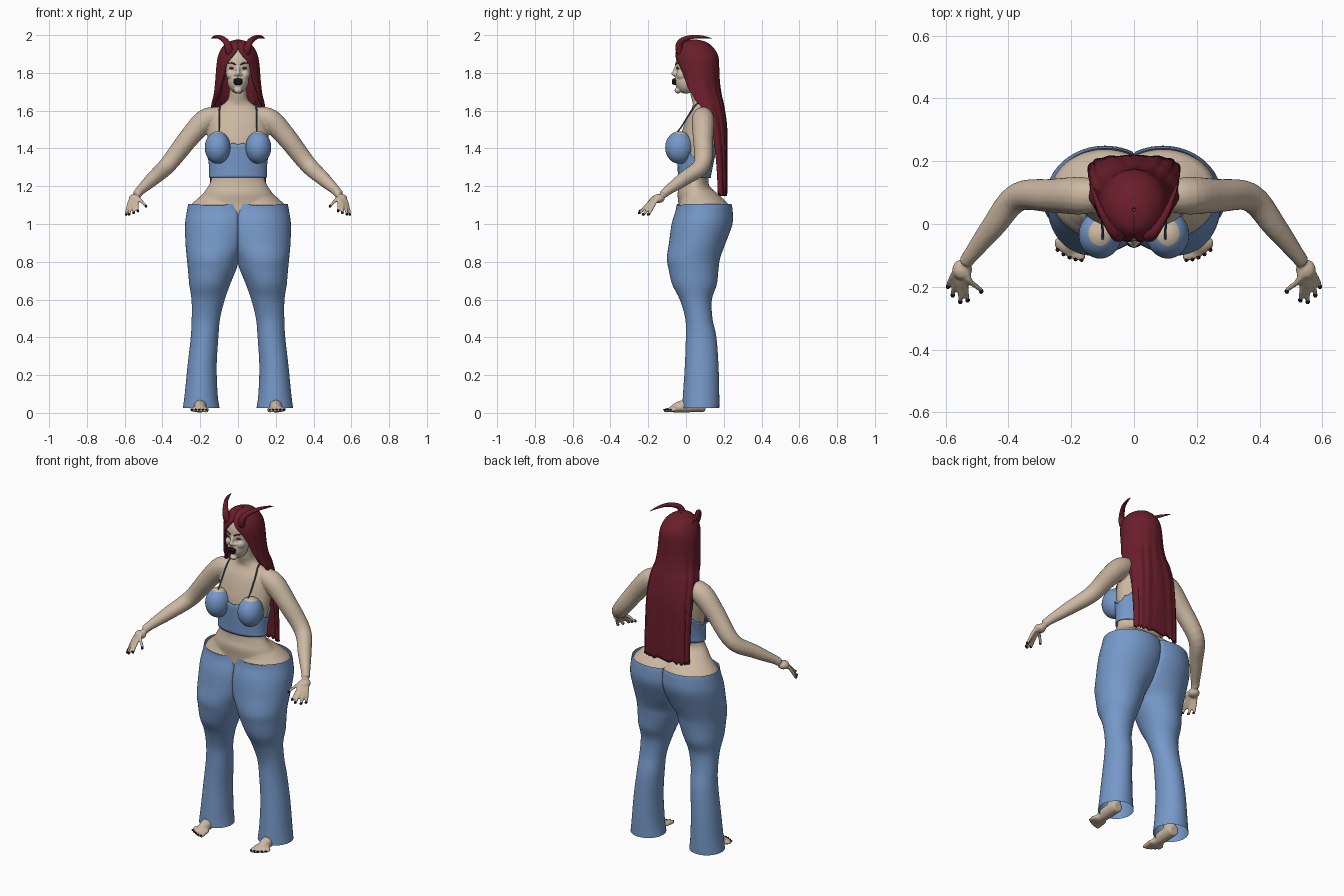
import bpy, bmesh, math
from mathutils import Vector, Matrix

cube = bpy.data.objects.get("Cube")
if cube:
    bpy.data.objects.remove(cube, do_unlink=True)


def material(name, rgb):
    m = bpy.data.materials.new(name)
    m.use_nodes = True
    m.diffuse_color = (*rgb, 1)
    node = next(n for n in m.node_tree.nodes if n.type == 'BSDF_PRINCIPLED')
    node.inputs["Base Color"].default_value = (*rgb, 1)
    return m


SKIN = material("skin", (.6, .48, .36))
FACE = material("pale face skin", (.63, .54, .43))
DENIM = material("denim blue", (.18, .315, .58))
STRAP = material("dark blue", (.06, .11, .2))
RED = material("dark red", (.145, .013, .025))
BLACK = material("black", (.01, .008, .01))


# --- helpers ---
def smooth(rows, n=5):
    """Catmull-Rom interpolation of equal-length tuples."""
    out = []
    for i in range(len(rows) - 1):
        a, b, c, d = (rows[max(0, min(len(rows) - 1, i + k))] for k in (-1, 0, 1, 2))
        for s in range(n):
            t = s / n
            out.append(tuple(q + .5 * t * (r - p + t * (2*p - 5*q + 4*r - w + t * (3*(q - r) + w - p)))
                             for p, q, r, w in zip(a, b, c, d)))
    return out + [rows[-1]]


def bridge(bm, rings, closed=True, caps=True):
    vs = [[bm.verts.new(p) for p in ring] for ring in rings]
    n = len(vs[0])
    for a, b in zip(vs, vs[1:]):
        for i in range(n if closed else n - 1):
            j = (i + 1) % n
            bm.faces.new((a[i], a[j], b[j], b[i]))
    if caps:
        bm.faces.new(vs[0][::-1])
        bm.faces.new(vs[-1])


def ellipse(row, n=48, grow=0):
    z, cx, cy, rx, ry = row
    return [Vector((cx + (rx + grow) * math.cos(a), cy + (ry + grow) * math.sin(a), z))
            for a in (math.tau * i / n for i in range(n))]


def tube(bm, pts, n=16, steps=5):
    """Round tube through (x, y, z, radius) points."""
    pts = smooth(pts, steps)
    rings = []
    for i, p in enumerate(pts):
        t = Vector(pts[min(i + 1, len(pts) - 1)][:3]) - Vector(pts[max(i - 1, 0)][:3])
        u = t.cross(Vector((1, -.9, .4))).normalized()
        v = t.cross(u).normalized()
        rings.append([Vector(p[:3]) + p[3] * (u * math.cos(a) + v * math.sin(a))
                      for a in (math.tau * k / n for k in range(n))])
    bridge(bm, rings)


def ball(bm, centre, size, seg=24):
    mat = Matrix.Translation(centre) @ Matrix.Diagonal((*size, 1))
    bmesh.ops.create_uvsphere(bm, u_segments=seg, v_segments=seg * 2 // 3, radius=1, matrix=mat)


def make(name, bm, mats, mirror=False, voxel=0):
    bmesh.ops.recalc_face_normals(bm, faces=bm.faces)
    me = bpy.data.meshes.new(name)
    bm.to_mesh(me)
    bm.free()
    me.shade_smooth()
    for m in mats:
        me.materials.append(m)
    ob = bpy.data.objects.new(name, me)
    bpy.context.scene.collection.objects.link(ob)
    if mirror:
        ob.modifiers.new("mirror", 'MIRROR').use_mirror_merge = False
    if voxel:
        r = ob.modifiers.new("blend", 'REMESH')
        r.mode, r.voxel_size, r.use_smooth_shade = 'VOXEL', voxel, True
        s = ob.modifiers.new("soften", 'SMOOTH')
        s.factor, s.iterations = .5, 4
    return ob


# --- body: torso, hips, arms, hands and feet blended together ---
TORSO = smooth([(1.02, 0, .08, .22, .12), (1.1, 0, .08, .22, .12), (1.16, 0, .06, .185, .105),
                (1.2, 0, .045, .158, .08), (1.24, 0, .044, .142, .075), (1.32, 0, .05, .143, .083),
                (1.42, 0, .06, .158, .095), (1.5, 0, .075, .16, .093), (1.57, 0, .085, .15, .078),
                (1.62, 0, .09, .1, .056), (1.65, 0, .083, .06, .05), (1.69, 0, .07, .047, .047),
                (1.78, 0, .06, .045, .045)])
bm = bmesh.new()
bridge(bm, [ellipse(r) for r in TORSO])
hips = smooth([(1.0, .095, .085, .178, .153), (1.08, .09, .095, .171, .141),
               (1.12, .08, .09, .15, .12), (1.18, .05, .06, .11, .085)])
bridge(bm, [ellipse(r) for r in hips])
tube(bm, [(.09, .09, 1.575, .046), (.17, .09, 1.55, .06), (.26, .09, 1.455, .054), (.37, .085, 1.315, .046),
          (.45, -.01, 1.24, .038), (.52, -.1, 1.175, .025), (.535, -.12, 1.155, .024)])
ball(bm, (.547, -.145, 1.135), (.032, .033, .024))
finger_tips = [(.592, -.195, 1.052), (.577, -.222, 1.052), (.553, -.243, 1.06),
               (.53, -.238, 1.07), (.487, -.21, 1.095)]
for i, (x, y, z) in enumerate(finger_tips):
    knuckle = (.572 - .011 * i, -.158 - .004 * i, 1.122 + .004 * i, .0105)
    tube(bm, [(.535, -.12, 1.15, .012), knuckle, (x, y, z, .008)], 10)
    ball(bm, (x, y, z), (.008,) * 3, 10)
tube(bm, [(.2, .105, .035, .03), (.2, .06, .04, .036), (.2, -.02, .034, .033), (.2, -.07, .022, .021)])
tube(bm, [(.2, .065, .03, .035), (.195, .075, .2, .035)])
ball(bm, (.203, -.055, .02), (.043, .04, .018))
toe_tips = [(.167 + .019 * i, -.108 + .004 * i * i / 2, .013) for i in range(5)]
for i, (x, y, z) in enumerate(toe_tips):
    tube(bm, [(x, -.05, .02, .012), (x, y, z, .012 - .001 * i)], 10)
    ball(bm, (x, y, z), (.012 - .001 * i,) * 3, 10)
make("body", bm, [SKIN], mirror=True, voxel=.006)

# --- nails ---
bm = bmesh.new()
for x, y, z in finger_tips:
    ball(bm, (x, y - .004, z - .001), (.0075, .0085, .0075), 10)
for x, y, z in toe_tips:
    ball(bm, (x, y - .006, z + .004), (.007, .007, .005), 10)
make("nails", bm, [BLACK], mirror=True)

# --- head ---
bm = bmesh.new()
ball(bm, (0, .03, 1.85), (.08, .085, .11), 32)
ball(bm, (0, 0, 1.765), (.057, .06, .075), 32)
ball(bm, (0, -.053, 1.797), (.013, .025, .016))
tube(bm, [(0, -.045, 1.845, .009), (0, -.063, 1.8, .01)])
for s in (1, -1):
    ball(bm, (s * .036, -.018, 1.79), (.026, .034, .028))
    ball(bm, (s * .014, -.053, 1.792), (.009, .012, .009))
ball(bm, (0, -.043, 1.708), (.022, .018, .017))
make("head", bm, [FACE], voxel=.004)

bm = bmesh.new()
ball(bm, (0, -.058, 1.76), (.025, .017, .012))
ball(bm, (0, -.058, 1.748), (.023, .017, .013))
make("lips", bm, [BLACK])

bm = bmesh.new()
ball(bm, (.032, -.043, 1.825), (.015, .007, .006))
tube(bm, [(.012, -.055, 1.843, .003), (.032, -.05, 1.852, .004), (.052, -.036, 1.853, .002)], 8)
make("eyes_and_brows", bm, [RED], mirror=True)

# --- horns ---
bm = bmesh.new()
tube(bm, [(.042, -.02, 1.89, .02), (.05, -.037, 1.93, .02), (.066, -.025, 1.968, .016),
          (.1, .03, 1.99, .011), (.125, .09, 1.99, .007), (.142, .14, 1.982, .001)])
make("horns", bm, [RED], mirror=True)

# --- hair: open-fronted shell falling down the back ---
hair = smooth([  # height, half width, centre y, depth, wrap angle, roundness
    (1.968, .004, .045, .005, 180, 1), (1.957, .045, .045, .055, 180, 1), (1.93, .077, .05, .086, 180, 1),
    (1.89, .096, .055, .106, 165, 1), (1.84, .105, .06, .106, 145, 1), (1.75, .112, .07, .1, 130, 1),
    (1.68, .12, .08, .1, 115, .95), (1.62, .133, .1, .093, 100, .85), (1.5, .138, .13, .078, 88, .7),
    (1.3, .138, .15, .06, 85, .6), (1.155, .138, .158, .05, 85, .55)])
bm = bmesh.new()
rings = []
for z, w, cy, d, wrap, e in hair:
    ring = []
    fall = min(1, max(0, (1.9 - z) / .4))
    for i in range(73):
        a = math.radians(wrap) * (i / 36 - 1)
        s, c = math.sin(a), math.cos(a)
        k = 1 + fall * .025 * math.cos(15 * a + .6 * math.sin(3 * a))
        ring.append((w * math.copysign(abs(s) ** e, s) * k, cy + d * math.copysign(abs(c) ** e, c) * k,
                     z + .006 * fall * math.sin(19 * a)))
    rings.append(ring)
bridge(bm, rings, closed=False, caps=False)
shell = make("hair", bm, [RED]).modifiers.new("thickness", 'SOLIDIFY')
shell.thickness, shell.offset = .018, 0

# --- crop top: band, cups and straps ---


def torso_ring(z, grow):
    for a, b in zip(TORSO, TORSO[1:]):
        if a[0] <= z <= b[0]:
            t = (z - a[0]) / (b[0] - a[0])
            return ellipse([p + (q - p) * t for p, q in zip(a, b)], 72, grow)


bm = bmesh.new()
rings = []
for k in range(13):
    ring = []
    for i in range(72):
        side = abs(math.sin(math.tau * i / 72))
        top = 1.345 + .08 * side + .005 * math.sin(i * 1.6)
        ring.append(torso_ring(1.245 + (top - 1.245) * k / 12, .008)[i])
    rings.append(ring)
bridge(bm, rings, caps=False)
make("crop_top_band", bm, [DENIM]).modifiers.new("thickness", 'SOLIDIFY').thickness = .004

bm = bmesh.new()
ball(bm, (.108, -.035, 1.405), (.068, .075, .086), 40)
cut = bmesh.ops.bisect_plane(bm, geom=bm.verts[:] + bm.edges[:] + bm.faces[:],
                             plane_co=(0, 0, 1.473), plane_no=(0, .12, 1))
for f in bm.faces:
    f.material_index = int(f.calc_center_median().z + .12 * f.calc_center_median().y > 1.473)
make("crop_top_cups", bm, [DENIM, SKIN], mirror=True)

bm = bmesh.new()
tube(bm, [(.1, -.075, 1.465, .004), (.1, -.035, 1.5, .004), (.1, .02, 1.585, .004), (.093, .06, 1.638, .004),
          (.09, .11, 1.642, .004), (.09, .155, 1.58, .004), (.095, .165, 1.48, .004), (.09, .15, 1.41, .004)], 8)
make("straps", bm, [STRAP], mirror=True)

# --- flared trousers: one leg and hip, mirrored ---
leg = smooth([(.025, .195, .078, .097, .098), (.1, .195, .08, .087, .096), (.25, .19, .083, .077, .089),
              (.4, .177, .08, .073, .081), (.5, .17, .068, .075, .072), (.6, .158, .052, .088, .085),
              (.68, .15, .045, .108, .118), (.76, .137, .04, .128, .132), (.82, .13, .04, .141, .141),
              (.9, .11, .06, .168, .15), (1, .095, .085, .185, .161), (1.07, .09, .096, .18, .151),
              (1.105, .09, .096, .174, .145)])
rings = [ellipse(r, 64) for r in leg]
for ring in rings:
    for p in ring:
        p.x = max(p.x, 0)
for p in rings[-1]:  # uneven waistline at the front
    if p.y < .06 and .07 < p.x < .15:
        p.z -= .022
    elif p.y < .06 and .15 < p.x < .19:
        p.z -= .012
bm = bmesh.new()
bridge(bm, rings, caps=False)
make("trousers", bm, [DENIM], mirror=True)
